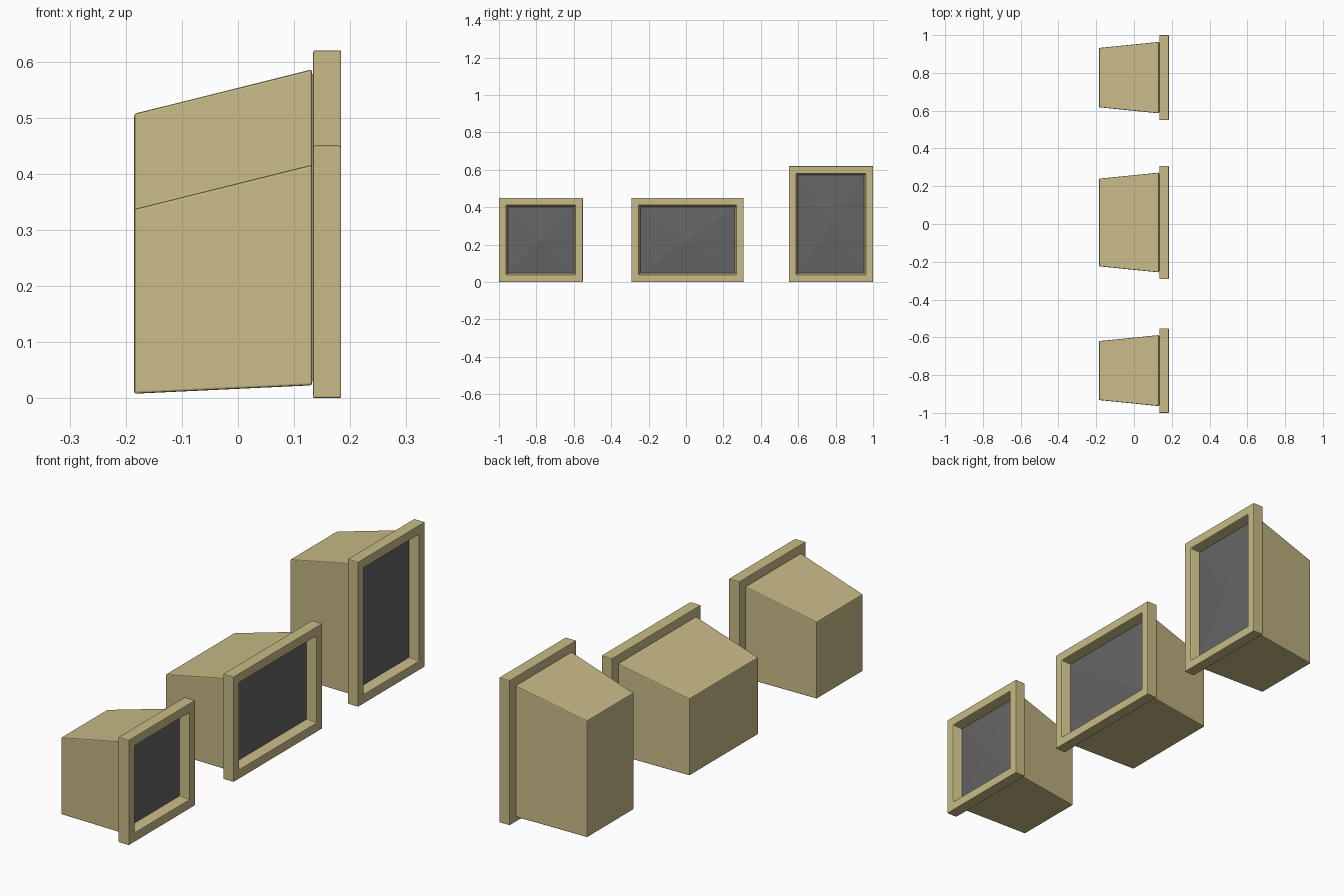
import bpy, bmesh

if "Cube" in bpy.data.objects:
    bpy.data.objects.remove(bpy.data.objects["Cube"])


def material(name, color):
    m = bpy.data.materials.new(name)
    m.diffuse_color = color
    m.use_nodes = True
    m.node_tree.nodes["Principled BSDF"].inputs["Base Color"].default_value = m.diffuse_color
    return m


beige = material("beige_plastic", (0.58, 0.50, 0.24, 1))
dark = material("dark_glass", (0.13, 0.13, 0.13, 1))


def finish(bm, name, mat, bevel=0):
    bmesh.ops.recalc_face_normals(bm, faces=bm.faces)
    mesh = bpy.data.meshes.new(name)
    bm.to_mesh(mesh)
    bm.free()
    mesh.materials.append(mat)
    ob = bpy.data.objects.new(name, mesh)
    bpy.context.collection.objects.link(ob)
    if bevel:
        mod = ob.modifiers.new("soft_edges", 'BEVEL')
        mod.width = bevel
        mod.segments = 2
        mod.limit_method = 'ANGLE'
        mod.angle_limit = 0.6
    return ob


def loft(bm, y0, y1, h, sections, closed=False):
    """Bridge rectangles given as (x, side inset, bottom inset, top inset)."""
    rings = []
    for x, s, b, t in sections:
        corners = ((y0 + s, b), (y1 - s, b), (y1 - s, h - t), (y0 + s, h - t))
        rings.append([bm.verts.new((x, y, z)) for y, z in corners])
    pairs = list(zip(rings, rings[1:]))
    if closed:
        pairs.append((rings[-1], rings[0]))
    else:
        bm.faces.new(rings[0])
        bm.faces.new(rings[-1])
    for a, c in pairs:
        for i in range(4):
            j = (i + 1) % 4
            bm.faces.new((a[i], a[j], c[j], c[i]))


def monitor(prefix, y0, y1, h):
    # tapered rear housing
    bm = bmesh.new()
    loft(bm, y0, y1, h, [(-0.185, 0.068, 0.008, 0.113),
                         (0.132, 0.036, 0.023, 0.034)])
    finish(bm, prefix + "_housing", beige, 0.004)

    # narrow neck between housing and frame
    bm = bmesh.new()
    loft(bm, y0, y1, h, [(0.125, 0.042, 0.03, 0.042),
                         (0.138, 0.042, 0.03, 0.042)])
    finish(bm, prefix + "_neck", beige)

    # front frame with slightly tapered opening
    bm = bmesh.new()
    profile = [(0.134, 0), (0.184, 0), (0.184, 0.039),
               (0.143, 0.048), (0.134, 0.048)]
    loft(bm, y0, y1, h, [(x, i, i, i) for x, i in profile], closed=True)
    finish(bm, prefix + "_frame", beige, 0.003)

    # shallow faceted screen bulging at the centre
    bm = bmesh.new()
    i, x = 0.044, 0.143
    ring = [bm.verts.new((x, y, z)) for y, z in
            ((y0 + i, i), (y1 - i, i), (y1 - i, h - i), (y0 + i, h - i))]
    tip = bm.verts.new((x + 0.014, (y0 + y1) / 2, h / 2))
    for k in range(4):
        bm.faces.new((ring[k], ring[(k + 1) % 4], tip))
    bm.faces.new(ring[::-1])
    finish(bm, prefix + "_screen", dark)


monitor("square_monitor", -1.0, -0.552, 0.45)
monitor("wide_monitor", -0.292, 0.308, 0.45)
monitor("tall_monitor", 0.55, 1.0, 0.62)
